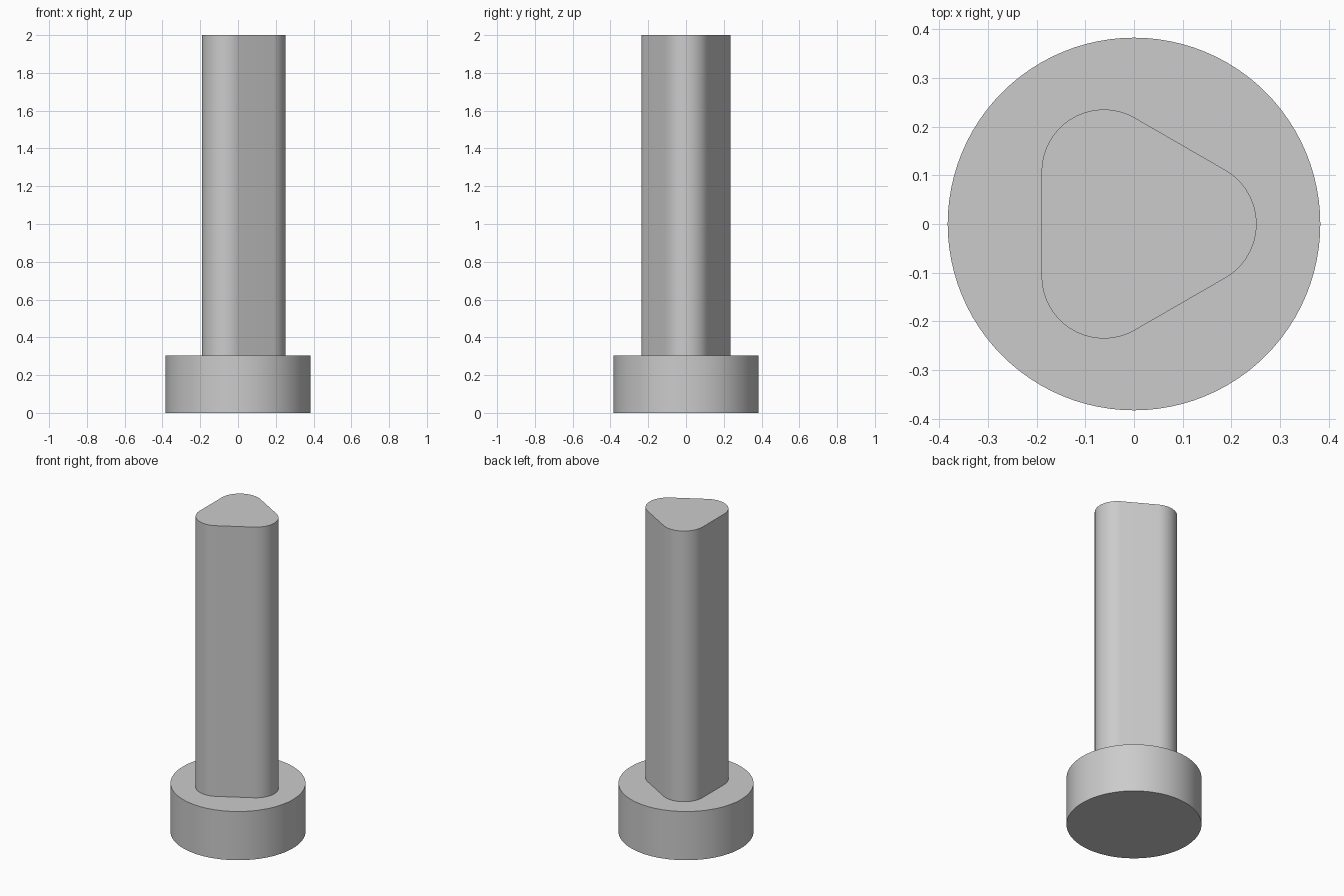
import bpy
import bmesh
from math import cos, sin, radians

cube = bpy.data.objects.get("Cube")
if cube:
    bpy.data.objects.remove(cube, do_unlink=True)

# Plain grey
grey = bpy.data.materials.new("plain_grey")
grey.use_nodes = True
colour = (0.6, 0.6, 0.6, 1)
grey.diffuse_color = colour
grey.node_tree.nodes["Principled BSDF"].inputs["Base Color"].default_value = colour

BASE_RADIUS, BASE_TOP, TOP = 0.383, 0.305, 2.0
CORNER_DISTANCE, CORNER_RADIUS = 0.124, 0.128


def circle_outline(radius, steps):
    return [(radius * cos(radians(360 * i / steps)),
             radius * sin(radians(360 * i / steps))) for i in range(steps)]


def rounded_triangle(distance, radius, steps):
    points = []
    for corner in (0, 120, 240):
        cx, cy = distance * cos(radians(corner)), distance * sin(radians(corner))
        for i in range(steps + 1):
            a = radians(corner - 60 + 120 * i / steps)
            points.append((cx + radius * cos(a), cy + radius * sin(a)))
    return points


def loop_at(bm, outline, z):
    return [bm.verts.new((x, y, z)) for x, y in outline]


def wall(bm, low, high):
    n = len(low)
    for i in range(n):
        j = (i + 1) % n
        bm.faces.new((low[i], low[j], high[j], high[i]))


def prism(name, outline, bottom, top):
    bm = bmesh.new()
    low, high = loop_at(bm, outline, bottom), loop_at(bm, outline, top)
    wall(bm, low, high)
    bm.faces.new(high)
    bm.faces.new(low[::-1])
    mesh = bpy.data.meshes.new(name)
    bm.to_mesh(mesh)
    bm.free()
    mesh.materials.append(grey)
    obj = bpy.data.objects.new(name, mesh)
    bpy.context.collection.objects.link(obj)
    bpy.ops.object.select_all(action="DESELECT")
    obj.select_set(True)
    bpy.context.view_layer.objects.active = obj
    bpy.ops.object.shade_smooth_by_angle(angle=radians(30))
    return obj


# Round foot
prism("round_base", circle_outline(BASE_RADIUS, 96), 0, BASE_TOP)

# Rounded three-sided shaft standing on the foot
prism("three_lobed_shaft",
      rounded_triangle(CORNER_DISTANCE, CORNER_RADIUS, 24), BASE_TOP, TOP)
